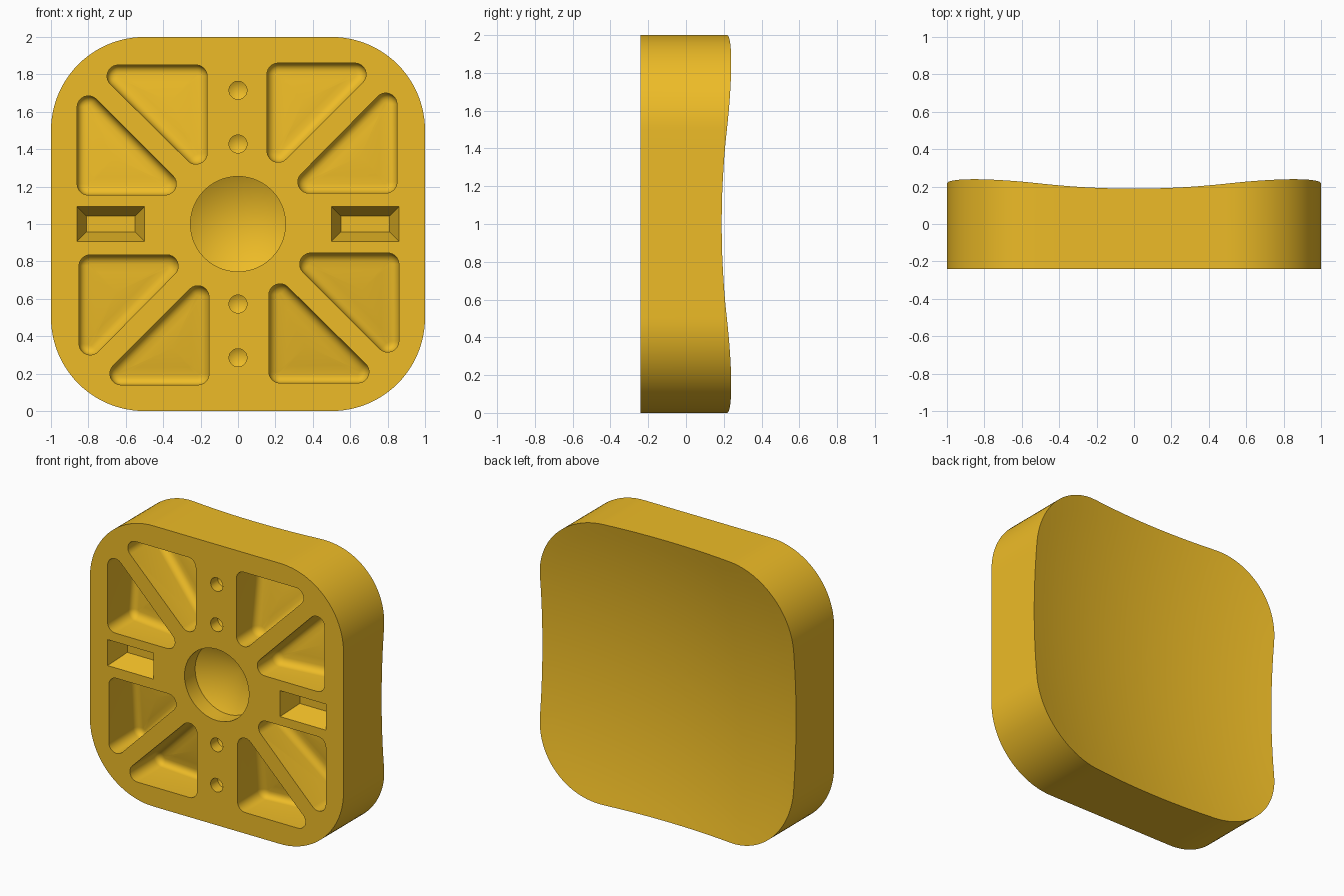
import bpy, bmesh
from math import sin, cos, pi, sqrt, atan2

if "Cube" in bpy.data.objects:
    bpy.data.objects.remove(bpy.data.objects["Cube"])

FRONT, R_DISH, Y_MID = -0.24, 4.65, 0.08
WALL, R, FIL = 0.12, 0.06, 0.05


def dish(x, z):
    # concave back surface (z measured from the block's centre)
    return Y_MID + R_DISH - sqrt(R_DISH ** 2 - x * x - z * z)


def outline(centres, r, steps=10):
    # rounded convex polygon: an arc of radius r round each corner centre (ccw)
    pts, n = [], len(centres)
    for i, (x, z) in enumerate(centres):
        px, pz = centres[i - 1]
        nx, nz = centres[(i + 1) % n]
        a = atan2(z - pz, x - px) - pi / 2
        turn = (atan2(nz - z, nx - x) - pi / 2 - a) % (2 * pi)
        for k in range(steps + 1):
            t = a + turn * k / steps
            pts.append((x + r * cos(t), z + r * sin(t)))
    return pts


def loft(bm, rings, apex):
    # skin a stack of (x, y, z) rings: flat first cap, fan to apex at the end
    loops = [[bm.verts.new((x, y, z + 1)) for x, y, z in ring] for ring in rings]
    n = len(loops[0])
    bm.faces.new(loops[0])
    for a, b in zip(loops, loops[1:]):
        for i in range(n):
            bm.faces.new((a[i], a[(i + 1) % n], b[(i + 1) % n], b[i]))
    tip = bm.verts.new((apex[0], apex[1], apex[2] + 1))
    for i in range(n):
        bm.faces.new((loops[-1][i], loops[-1][(i + 1) % n], tip))


def make(name, bm):
    bmesh.ops.recalc_face_normals(bm, faces=bm.faces)
    me = bpy.data.meshes.new(name)
    bm.to_mesh(me)
    bm.free()
    ob = bpy.data.objects.new(name, me)
    bpy.context.collection.objects.link(ob)
    return ob


def rings_to_centre(pts, cx, cz, fracs, off):
    out = []
    for f in fracs:
        ring = [(cx + (x - cx) * f, cz + (z - cz) * f) for x, z in pts]
        out.append([(x, dish(x, z) - off, z) for x, z in ring])
    return out


# rounded square block with dished back
bm = bmesh.new()
sq = outline([(.5, -.5), (.5, .5), (-.5, .5), (-.5, -.5)], .5, 24)
fine = []
for i, (x, z) in enumerate(sq):
    nx, nz = sq[(i + 1) % len(sq)]
    parts = 12 if abs(nx - x) + abs(nz - z) > .5 else 1
    fine += [(x + (nx - x) * k / parts, z + (nz - z) * k / parts) for k in range(parts)]
rings = [[(x, FRONT, z) for x, z in fine]]
rings += rings_to_centre(fine, 0, 0, [1 - k / 12 for k in range(12)], 0)
loft(bm, rings, (0, Y_MID, 0))
block = make("dished_block", bm)

bm = bmesh.new()


# triangular pockets, floors parallel to the dish with filleted edges
def pocket(centres):
    pts = outline(centres, R)
    cx = sum(c[0] for c in centres) / 3
    cz = sum(c[1] for c in centres) / 3
    rs = [[(x, FRONT - .1, z) for x, z in pts]]
    for k in range(6):
        t = pi / 2 * k / 5
        ring = outline(centres, R - FIL * (1 - cos(t)))
        rs.append([(x, dish(x, z) - WALL - FIL * (1 - sin(t)), z) for x, z in ring])
    rs += rings_to_centre(ring, cx, cz, (.7, .35), WALL)
    loft(bm, rs, (cx, dish(cx, cz) - WALL, cz))


tri_a = [(.155 + R, .86 - R), (.155 + R, .33 + R), (.685 - R, .86 - R)]
tri_b = [(.85 - R, .165 + R), (.85 - R, .70 - R), (.32 + R, .165 + R)]
for q in range(4):
    for tri in (tri_a, tri_b):
        c = tri
        for _ in range(q):
            c = [(z, -x) for x, z in c]
        pocket(c)


# drilled holes with conical bottoms
def hole(z, r, depth, cone):
    circ = [(r * cos(2 * pi * k / 64), r * sin(2 * pi * k / 64)) for k in range(64)]
    loft(bm, [[(x, y, z + w) for x, w in circ] for y in (FRONT - .1, FRONT + depth)],
         (0, FRONT + depth + cone, z))


hole(0, .254, .12, .14)
for s in (-1, 1):
    hole(s * .715, .048, .08, .028)
    hole(s * .428, .048, .08, .028)

# rectangular slots with sloping walls
for s in (-1, 1):
    rs = []
    for y, inset in ((FRONT - .03, -.01), (FRONT + .15, .05)):
        hx, hz = .18 - inset, .0925 - inset
        rs.append([(s * .68 + a * hx, y, b * hz) for a, b in ((-1, -1), (1, -1), (1, 1), (-1, 1))])
    loft(bm, rs, (s * .68, FRONT + .15, 0))
cutter = make("pocket_cutter", bm)
cutter.hide_render = True

# cut everything out of the front
bpy.context.view_layer.objects.active = block
mod = block.modifiers.new("pockets", 'BOOLEAN')
mod.operation, mod.solver, mod.object = 'DIFFERENCE', 'EXACT', cutter
bpy.ops.object.modifier_apply(modifier=mod.name)
bpy.data.objects.remove(cutter)

# yellow material and shading
mat = bpy.data.materials.new("yellow")
mat.diffuse_color = (.85, .5, .02, 1)
mat.use_nodes = True
mat.node_tree.nodes["Principled BSDF"].inputs["Base Color"].default_value = mat.diffuse_color
block.data.materials.clear()
block.data.materials.append(mat)
block.select_set(True)
bpy.ops.object.shade_smooth_by_angle(angle=pi / 6)
